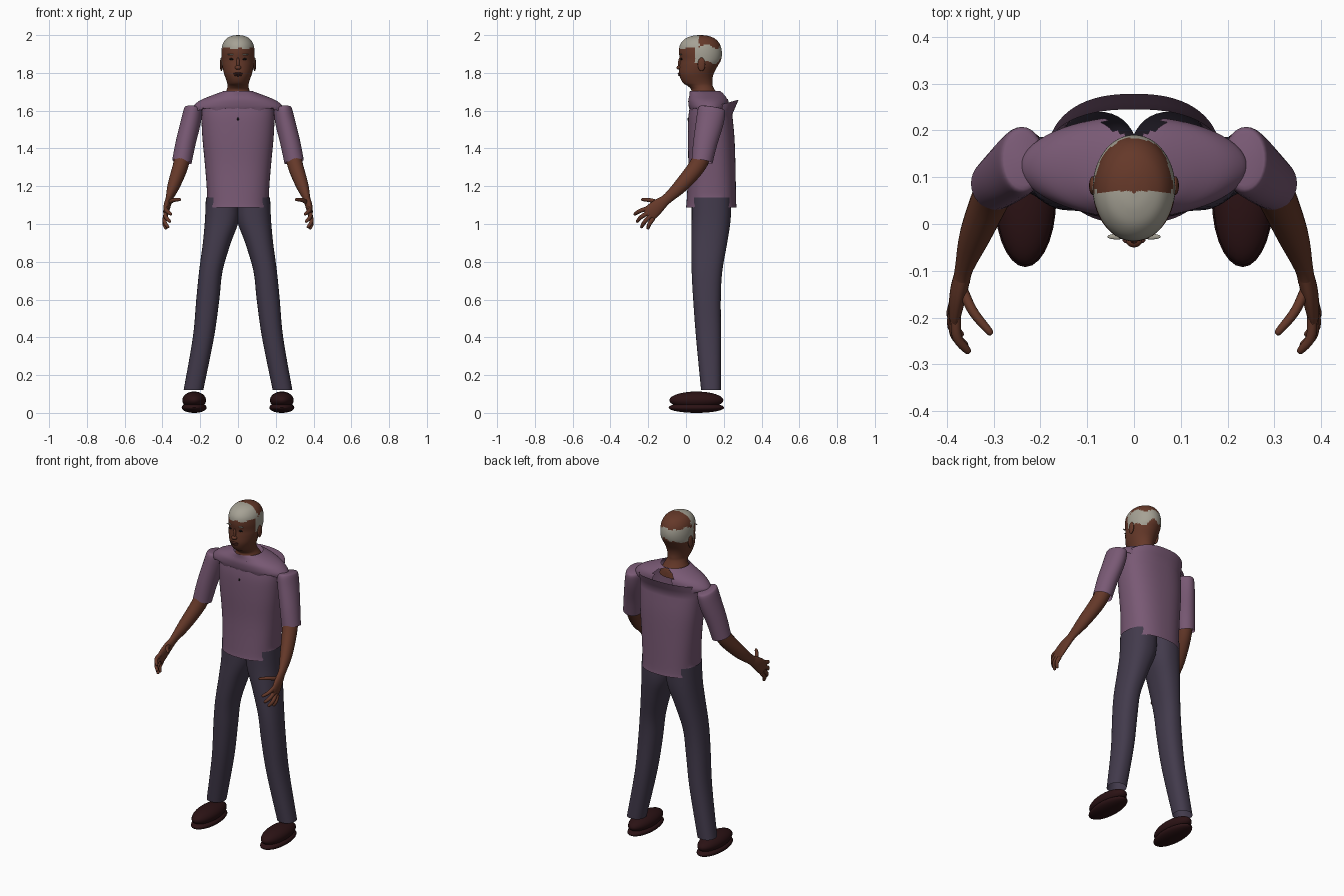
import bpy, bmesh, math
from mathutils import Vector

cube = bpy.data.objects.get("Cube")
if cube:
    bpy.data.objects.remove(cube, do_unlink=True)


def material(name, rgb):
    m = bpy.data.materials.new(name)
    m.use_nodes = True
    m.diffuse_color = (*rgb, 1)
    m.node_tree.nodes["Principled BSDF"].inputs["Base Color"].default_value = (*rgb, 1)
    return m


skin = material("brown skin", (.13, .04, .022))
hair = material("grey hair", (.38, .36, .30))
cloth = material("mauve shirt", (.19, .10, .175))
denim = material("dark slate trousers", (.055, .043, .072))
leather = material("dark red leather", (.024, .006, .007))
lip = material("dark lips", (.07, .02, .015))
black = material("near black", (.008, .006, .006))


def smooth_rows(rows, steps):
    """Catmull-Rom interpolation of tuples."""
    out = []
    for i in range(len(rows) - 1):
        quad = [rows[max(0, i - 1)], rows[i], rows[i + 1], rows[min(len(rows) - 1, i + 2)]]
        for s in range(steps):
            t = s / steps
            out.append([b + .5 * t * (c - a + t * (2*a - 5*b + 4*c - d + t * (3*(b - c) + d - a)))
                        for a, b, c, d in zip(*quad)])
    return out + [list(rows[-1])]


def finish(name, bm, mat, mirror=False):
    mesh = bpy.data.meshes.new(name)
    bm.to_mesh(mesh)
    bm.free()
    ob = bpy.data.objects.new(name, mesh)
    bpy.context.collection.objects.link(ob)
    mesh.materials.append(mat)
    bpy.ops.object.select_all(action='DESELECT')
    ob.select_set(True)
    bpy.context.view_layer.objects.active = ob
    bpy.ops.object.shade_smooth_by_angle(angle=math.radians(50))
    if mirror:
        ob.modifiers.new("Mirror", 'MIRROR').use_mirror_merge = False
    return ob


def skin_rings(rings, start, end):
    bm = bmesh.new()
    loops = [[bm.verts.new(p) for p in ring] for ring in rings]
    n = len(loops[0])
    for lo, hi in zip(loops, loops[1:]):
        for i in range(n):
            j = (i + 1) % n
            bm.faces.new((lo[i], lo[j], hi[j], hi[i]))
    if start:
        bm.faces.new(loops[0][::-1])
    if end:
        bm.faces.new(loops[-1])
    return bm


def loft(rows, power=2.0, n=48, steps=4, start=False, end=False):
    """Level rings: z, centre x, half width, front y, back y."""
    rings = []
    for z, cx, w, front, back in smooth_rows(rows, steps):
        ring = []
        for i in range(n):
            a = math.tau * i / n
            c, s = math.cos(a), math.sin(a)
            x = math.copysign(abs(c) ** (2 / power), c)
            y = math.copysign(abs(s) ** (2 / power), s)
            ring.append((cx + w * x, (front + back) / 2 + (back - front) / 2 * y, z))
        rings.append(ring)
    return skin_rings(rings, start, end)


def limb(name, rows, mat, n=20, steps=4, start=True, end=True):
    """Mirrored tube: x, y, z, radius sideways, radius across."""
    rows = smooth_rows(rows, steps)
    pts = [Vector(r[:3]) for r in rows]
    rings = []
    for i, r in enumerate(rows):
        d = (pts[min(i + 1, len(pts) - 1)] - pts[max(i - 1, 0)]).normalized()
        u = (Vector((1, 0, 0)) - d * d.x).normalized()
        v = d.cross(u)
        rings.append([pts[i] + u * r[3] * math.cos(math.tau * k / n)
                      + v * r[4] * math.sin(math.tau * k / n) for k in range(n)])
    return finish(name, skin_rings(rings, start, end), mat, True)


def blob(name, at, size, mat, mirror=False):
    bm = bmesh.new()
    bmesh.ops.create_uvsphere(bm, u_segments=28, v_segments=16, radius=1)
    for v in bm.verts:
        v.co = Vector(at) + Vector(a * b for a, b in zip(v.co, size))
    return finish(name, bm, mat, mirror)


# Head and neck, with hair chosen by position
head = finish("head", loft([
    (1.64, 0, .09, .03, .18), (1.68, 0, .075, .022, .172), (1.71, 0, .06, .028, .152),
    (1.73, 0, .055, .01, .142), (1.745, 0, .057, -.014, .14), (1.77, 0, .065, -.029, .14),
    (1.80, 0, .075, -.036, .148), (1.84, 0, .084, -.034, .17), (1.87, 0, .087, -.032, .186),
    (1.91, 0, .088, -.037, .19), (1.95, 0, .082, -.031, .18), (1.98, 0, .063, -.006, .155),
    (1.995, 0, .035, .03, .12), (2, 0, .006, .065, .085)],
    n=72, steps=5, end=True), skin)
head.data.materials.append(hair)
for p in head.data.polygons:
    x, y, z = p.center
    wave = .008 * math.sin(70 * y) + .006 * math.sin(95 * x)
    cap = y < .07 and z > 1.932 + wave / 2
    band = y > .045 and 1.85 + wave + max(0, y - .13) * .4 < z < 1.94 + wave
    p.material_index = int(cap or band)

# Face
blob("nose_bridge", (0, -.031, 1.852), (.009, .011, .03), skin)
blob("nose_tip", (0, -.036, 1.828), (.017, .014, .011), skin)
blob("upper_lip", (0, -.034, 1.797), (.025, .01, .005), lip)
blob("lower_lip", (0, -.032, 1.788), (.022, .01, .006), lip)
blob("ear", (.088, .082, 1.845), (.008, .02, .036), skin, True)
blob("eye", (.034, -.024, 1.873), (.013, .005, .005), black, True)
blob("eyebrow", (.037, -.027, 1.898), (.02, .006, .003), hair, True)

# Shirt body: open tube, slit-like raised side hem and flared back rim
shirt = loft([(1.087, 0, .165, 0, .268), (1.13, 0, .164, .004, .265), (1.3, 0, .174, .012, .262),
              (1.45, 0, .188, .01, .257), (1.56, 0, .193, .012, .247), (1.62, 0, .188, .02, .24)],
             power=2.4, n=64)
for v in shirt.verts:
    if v.co.z < 1.3:
        side = max(0, min(1, (abs(v.co.x) - .135) / .02))
        v.co.z += .048 * side * (1.3 - v.co.z) / .213
    elif v.co.z > 1.58 and v.co.y > .14:
        t = (v.co.z - 1.58) / .04 * (v.co.y - .14) / .1
        v.co += Vector((0, .038 * t, .038 * t))
finish("shirt_body", shirt, cloth)

# Shoulder yoke with a wavy lower edge and an opening behind the neck
yoke = loft([(1.605, 0, .243, .02, .225), (1.625, 0, .237, .014, .23), (1.655, 0, .2, .012, .228),
             (1.682, 0, .135, .018, .212), (1.703, 0, .078, .02, .182)], n=64)
for v in yoke.verts:
    a = math.atan2(v.co.y - .12, v.co.x)
    if v.co.z < 1.61:
        v.co.z += .007 * math.sin(11 * a)
gap = [f for f in yoke.faces if f.calc_center_median().y - .3 * abs(f.calc_center_median().x) > .185
       and abs(f.calc_center_median().x) < .06]
bmesh.ops.delete(yoke, geom=gap, context='FACES')
finish("shirt_yoke", yoke, cloth)

# Collar folds and button
for k in range(3):
    blob("collar_fold", (0, .021 - .002 * k, 1.672 - .012 * k), (.05 - .008 * k, .004, .002), cloth)
blob("button", (0, .011, 1.555), (.005, .004, .008), black)

# Sleeves
limb("sleeve", [(.236, .138, 1.618, .036, .056), (.238, .136, 1.605, .048, .072),
                (.25, .126, 1.54, .053, .073), (.277, .102, 1.43, .053, .064),
                (.297, .085, 1.33, .052, .056)], cloth, n=32, end=False)

# Forearms and hands
limb("forearm", [(.285, .1, 1.39, .042, .045), (.305, .058, 1.305, .041, .045),
                 (.34, -.025, 1.205, .033, .038), (.362, -.09, 1.143, .02, .028),
                 (.368, -.12, 1.118, .018, .028)], skin)
limb("palm", [(.365, -.105, 1.13, .018, .026), (.375, -.145, 1.098, .018, .036),
              (.382, -.185, 1.062, .014, .041), (.383, -.208, 1.045, .009, .034)], skin)
fingers = {
    "index_finger": ((.38, -.2, 1.082), (.378, -.242, 1.07), (.352, -.275, 1.05)),
    "middle_finger": ((.384, -.198, 1.06), (.383, -.236, 1.038), (.358, -.262, 1.01)),
    "ring_finger": ((.386, -.188, 1.043), (.388, -.219, 1.011), (.368, -.238, .98)),
    "little_finger": ((.386, -.173, 1.03), (.39, -.194, 1.0), (.379, -.203, .973)),
    "thumb": ((.37, -.13, 1.108), (.345, -.185, 1.125), (.304, -.236, 1.13)),
}
for name, (root, knuckle, tip) in fingers.items():
    near = [k + (t - k) * .85 for k, t in zip(knuckle, tip)]
    limb(name, [(*root, .011, .012), (*knuckle, .0105, .011), (*near, .008, .008),
                (*tip, .003, .003)], skin, n=12)

# Trouser legs: open at waist and cuff
finish("trouser_leg", loft([
    (.12, .236, .052, .08, .186), (.4, .183, .056, .053, .186), (.6, .16, .061, .038, .184),
    (.75, .144, .062, .03, .192), (.9, .112, .074, .028, .218), (1.02, .085, .09, .03, .236),
    (1.14, .08, .09, .03, .24)], power=2.3, n=40), denim, True)

# Shoes
blob("shoe_upper", (.232, .055, .067), (.063, .143, .046), leather, True)
blob("shoe_sole", (.232, .055, .028), (.066, .147, .028), leather, True)
